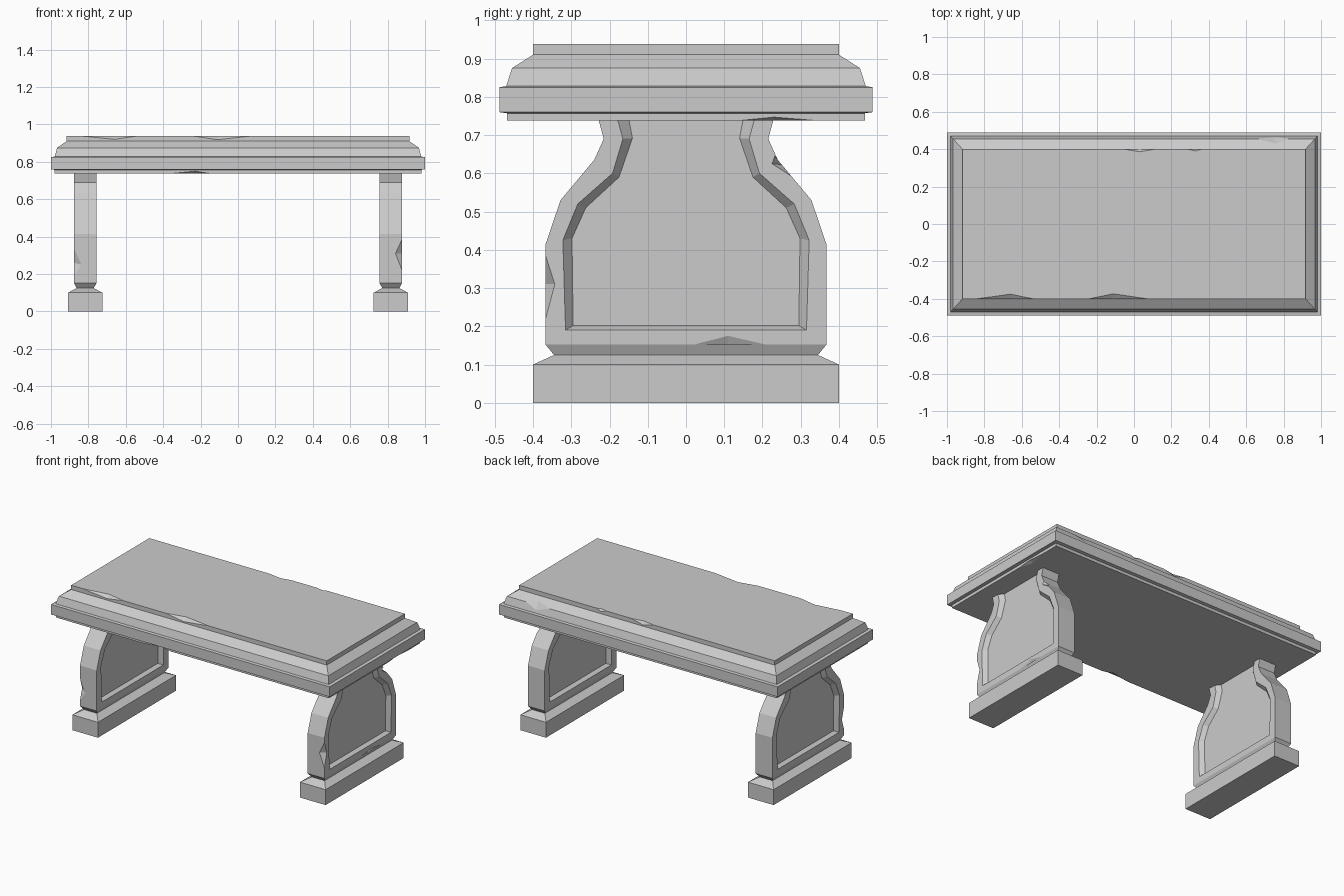
import bpy, bmesh
from mathutils import Vector

if "Cube" in bpy.data.objects:
    bpy.data.objects.remove(bpy.data.objects["Cube"])


def finish(bm, name):
    bmesh.ops.recalc_face_normals(bm, faces=bm.faces)
    me = bpy.data.meshes.new(name)
    bm.to_mesh(me)
    bm.free()
    ob = bpy.data.objects.new(name, me)
    bpy.context.collection.objects.link(ob)
    return ob


def bridge(bm, a, b, closed):
    n = len(a)
    for i in range(n if closed else n - 1):
        j = (i + 1) % n
        bm.faces.new((a[i], a[j], b[j], b[i]))


def rect_loft(name, rings, cx=0.0):
    """Stack of rectangles given as (half x, half y, z)."""
    bm = bmesh.new()
    loops = [[bm.verts.new((cx + sx * hx, sy * hy, z))
              for sx, sy in ((-1, -1), (1, -1), (1, 1), (-1, 1))]
             for hx, hy, z in rings]
    for a, b in zip(loops, loops[1:]):
        bridge(bm, a, b, True)
    bm.faces.new(loops[0])
    bm.faces.new(loops[-1])
    return finish(bm, name)


def chip(ob, a, b, c, d):
    """Knock a shard off edge a-b, reaching c and d on the two adjoining faces."""
    a, b, c, d = map(Vector, (a, b, c, d))
    mid = (a + b) / 2
    e = mid + (mid * 2 - c - d).normalized() * 0.06
    bm = bmesh.new()
    for p in (a, b, c, d, e):
        bm.verts.new(p)
    bmesh.ops.convex_hull(bm, input=bm.verts)
    cutter = finish(bm, "chip_cutter")
    cutter.hide_render = True
    mod = ob.modifiers.new("chip", 'BOOLEAN')
    mod.operation = 'DIFFERENCE'
    mod.solver = 'EXACT'
    mod.object = cutter
    bpy.context.view_layer.objects.active = ob
    bpy.ops.object.modifier_apply(modifier=mod.name)
    bpy.data.objects.remove(cutter)


# Moulded slab
top = rect_loft("table_top", [
    (0.98, 0.468, 0.738), (0.98, 0.468, 0.757), (1.0, 0.488, 0.76),
    (1.0, 0.488, 0.825), (0.98, 0.47, 0.828), (0.967, 0.455, 0.875),
    (0.917, 0.40, 0.91), (0.917, 0.40, 0.938)])

# Chips along the upper edge: (start, end, peak, inward, down), front then back
for side, chips in ((-1, [(-0.84, -0.54, -0.66, 0.025, 0.018),
                          (-0.24, 0.07, -0.11, 0.027, 0.02)]),
                    (1, [(-0.05, 0.11, 0.03, 0.014, 0.02),
                         (0.29, 0.36, 0.33, 0.01, 0.014)])):
    for x0, x1, xp, inw, dn in chips:
        y = side * 0.40
        chip(top, (x0, y, 0.938), (x1, y, 0.938),
             (xp, y - side * inw, 0.938), (xp, y, 0.938 - dn))
# Chips on the underside and the back moulding
chip(top, (-0.35, -0.468, 0.738), (-0.15, -0.468, 0.738),
     (-0.23, -0.44, 0.738), (-0.23, -0.468, 0.75))
chip(top, (0.98, 0.14, 0.738), (0.98, 0.34, 0.738),
     (0.955, 0.23, 0.738), (0.98, 0.23, 0.747))
chip(top, (0.66, 0.455, 0.875), (0.83, 0.455, 0.875),
     (0.76, 0.43, 0.891), (0.75, 0.465, 0.845))

# Leg half-profiles (y, z): silhouette, panel rim, recessed panel
OUTER = [(0.367, 0.152), (0.367, 0.415), (0.328, 0.53),
         (0.24, 0.635), (0.215, 0.69), (0.23, 0.745)]
RIM = [(0.315, 0.19), (0.322, 0.425), (0.283, 0.52),
       (0.192, 0.6), (0.165, 0.69), (0.18, 0.745)]
PANEL = [(0.295, 0.202), (0.298, 0.43), (0.262, 0.51),
         (0.175, 0.59), (0.14, 0.692), (0.15, 0.745)]
CX, HALF, RECESS = 0.817, 0.06, 0.025


def make_leg(name, cx):
    bm = bmesh.new()

    def loop(half, x):
        pts = [(-y, z) for y, z in reversed(half)] + half
        return [bm.verts.new((x, y, z)) for y, z in pts]

    sides = []
    for s in (-1, 1):
        o = loop(OUTER, cx + s * HALF)
        r = loop(RIM, cx + s * HALF)
        p = loop(PANEL, cx + s * (HALF - RECESS))
        bridge(bm, o, r, False)
        bridge(bm, r, p, False)
        bm.faces.new(p)
        sides.append((o, r, p))
    (o1, r1, p1), (o2, r2, p2) = sides
    bridge(bm, o1, o2, False)
    bm.faces.new((o1[0], r1[0], p1[0], p1[-1], r1[-1], o1[-1],
                  o2[-1], r2[-1], p2[-1], p2[0], r2[0], o2[0]))
    bm.faces.new((o1[5], o1[6], o2[6], o2[5])) if not bm.edges.get((o1[5], o2[5])) else None
    return finish(bm, name)


# Legs on stepped feet
legs = {}
for side, s in (("left", -1), ("right", 1)):
    legs[side] = make_leg(side + "_leg", s * CX)
    rect_loft(side + "_foot", [(0.092, 0.40, 0), (0.092, 0.40, 0.10),
                               (0.046, 0.345, 0.125), (0.06, 0.367, 0.152)], s * CX)

# Chips on the legs
X = CX + HALF
chip(legs["right"], (X, -0.367, 0.22), (X, -0.367, 0.385),
     (X - 0.035, -0.367, 0.31), (X, -0.343, 0.31))
chip(legs["right"], (X, 0.232, 0.645), (X, 0.275, 0.593),
     (X - 0.03, 0.25, 0.623), (X, 0.225, 0.625))
chip(legs["right"], (X, 0.02, 0.152), (X, 0.21, 0.152),
     (X - 0.012, 0.11, 0.152), (X, 0.11, 0.175))
chip(legs["left"], (-X, -0.367, 0.19), (-X, -0.367, 0.335),
     (-X + 0.04, -0.367, 0.25), (-X, -0.345, 0.26))
